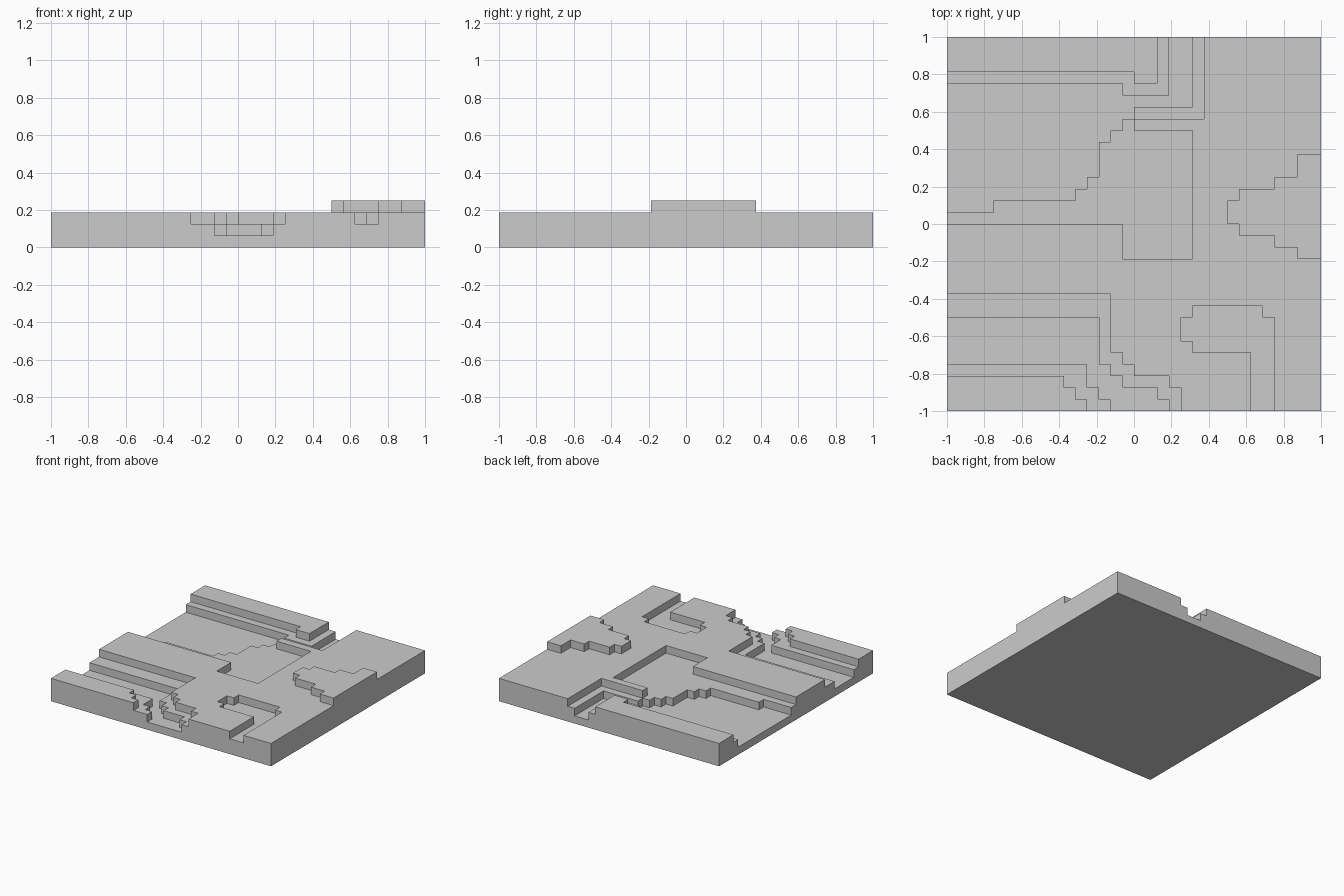
import bpy, bmesh
from mathutils import Vector

if "Cube" in bpy.data.objects:
    bpy.data.objects.remove(bpy.data.objects["Cube"])

U = 1 / 16          # terrace step; outlines below are in these units
N = 16              # half width of the tile in steps

# Stepped outlines as x, y corner pairs: walk along x to each x, then along y to each y
GROUND = 3
north_bank = [-16, 13, 0, 12, 2, 16, 6, 9, 0, 8, 5, -3, -1, 0]
north_bed = [-16, 12, -1, 11, 3, 16, 5, 10, 0, 9, -1, 8, -2, 7, -3, 4,
             -4, 3, -5, 2, -12, 1]
south_bank = [-16, -6, -2, -11, -1, -12, 0, -13, 3, -14, 4, -16,
              -4, -15, -5, -14, -6, -13]
south_bed = [-16, -8, -3, -12, -2, -13, -1, -14, 2, -15, 3, -16,
             -2, -15, -3, -14, -4, -12]
pond = [10, -11, 5, -10, 4, -8, 5, -7, 11, -8, 12, -16]
hill = [16, 6, 14, 4, 12, 3, 9, 2, 8, 0, 9, -1, 12, -2, 14, -3]

# Later layers override earlier ones
LAYERS = [(north_bank, 2), (south_bank, 2), (pond, 2),
          (north_bed, 1), (south_bed, 1), (hill, 4)]


def inside(outline, x, y):
    """Even-odd test against the vertical edges of a stepped outline."""
    xs, ys = outline[0::2], outline[1::2]
    hits = 0
    for k in range(len(xs)):
        lo, hi = sorted((ys[k - 1], ys[k]))
        hits += xs[k] < x and lo < y < hi
    return hits % 2 == 1


def height(i, j):
    if not (-N <= i < N and -N <= j < N):
        return 0
    h = GROUND
    for outline, level in LAYERS:
        if inside(outline, i + 0.5, j + 0.5):
            h = level
    return h


bm = bmesh.new()


def quad(origin, a, b):
    o, a, b = Vector(origin), Vector(a), Vector(b)
    bm.faces.new([bm.verts.new(p * U) for p in (o, o + a, o + a + b, o + b)])


# Floor, terrace tops and the walls between different heights
X, Y, Z = (1, 0, 0), (0, 1, 0), (0, 0, 1)
H = {(i, j): height(i, j) for i in range(-N - 1, N + 1) for j in range(-N - 1, N + 1)}
for (i, j), h in H.items():
    if h:
        quad((i, j, 0), Y, X)
        quad((i, j, h), X, Y)
    for di, dj, side in ((1, 0, Y), (0, 1, X)):
        other = H.get((i + di, j + dj), 0)
        for k in range(min(h, other), max(h, other)):
            quad((i + di, j + dj, k), side, Z)

# Merge into one clean solid with large flat faces
bmesh.ops.remove_doubles(bm, verts=bm.verts, dist=1e-4)
bmesh.ops.recalc_face_normals(bm, faces=bm.faces)
bmesh.ops.dissolve_limit(bm, angle_limit=0.01, verts=bm.verts, edges=bm.edges)

mesh = bpy.data.meshes.new("terrain_tile")
bm.to_mesh(mesh)
bm.free()
bpy.context.collection.objects.link(bpy.data.objects.new("terrain_tile", mesh))
